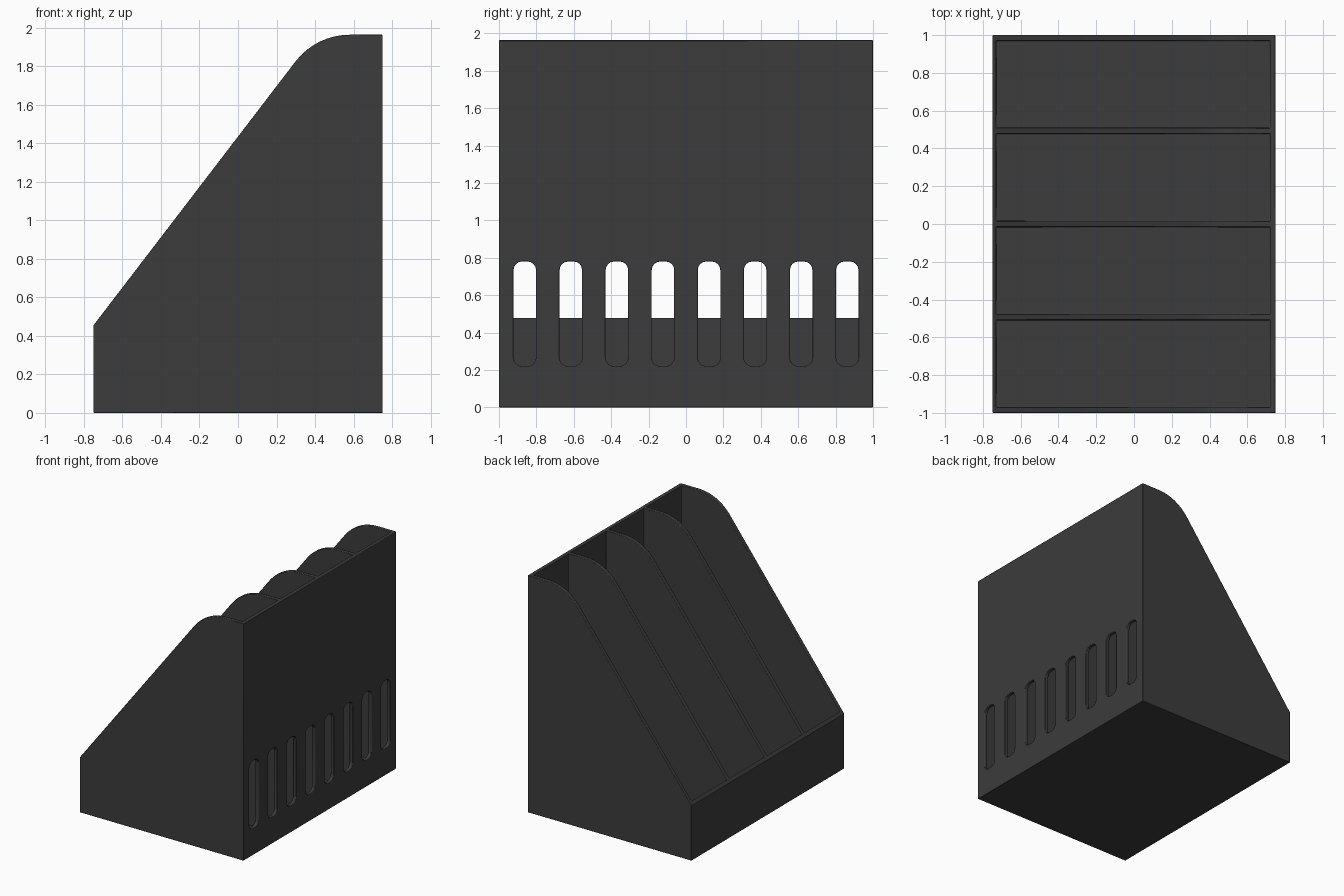
import bpy
import math

if "Cube" in bpy.data.objects:
    bpy.data.objects.remove(bpy.data.objects["Cube"], do_unlink=True)

# Overall sizes
HALF_X, HALF_Y, TOP = 0.75, 1.0, 1.963
WALL, LIP = 0.03, 0.02
BAYS = 4
PITCH = (2 * HALF_Y - WALL) / BAYS

# Dark plastic
plastic = bpy.data.materials.new("dark_grey_plastic")
plastic.use_nodes = True
colour = (0.045, 0.045, 0.045, 1)
plastic.diffuse_color = colour
bsdf = plastic.node_tree.nodes["Principled BSDF"]
bsdf.inputs["Base Color"].default_value = colour
bsdf.inputs["Roughness"].default_value = 0.6


def prism(name, outline, offset):
    """Closed solid from a 2D outline, swept along an offset vector."""
    n = len(outline)
    verts = list(outline) + [tuple(a + b for a, b in zip(p, offset)) for p in outline]
    faces = [tuple(range(n)), tuple(reversed(range(n, 2 * n)))]
    faces += [(i, i + n, (i + 1) % n + n, (i + 1) % n) for i in range(n)]
    mesh = bpy.data.meshes.new(name)
    mesh.from_pydata(verts, [], faces)
    mesh.materials.append(plastic)
    obj = bpy.data.objects.new(name, mesh)
    bpy.context.collection.objects.link(obj)
    # Consistent outward normals
    bpy.context.view_layer.objects.active = obj
    obj.select_set(True)
    bpy.ops.object.mode_set(mode='EDIT')
    bpy.ops.mesh.select_all(action='SELECT')
    bpy.ops.mesh.normals_make_consistent(inside=False)
    bpy.ops.object.mode_set(mode='OBJECT')
    obj.select_set(False)
    return obj


def cut(target, cutter):
    mod = target.modifiers.new("cut", 'BOOLEAN')
    mod.operation, mod.solver, mod.object = 'DIFFERENCE', 'EXACT', cutter
    bpy.context.view_layer.objects.active = target
    bpy.ops.object.modifier_apply(modifier=mod.name)
    bpy.data.objects.remove(cutter, do_unlink=True)


# Side profile: low lip, long slope, rounded shoulder, tall back
slope, radius, arc_x = math.radians(52.5), 0.355, 0.58
profile = [(-HALF_X, -HALF_Y, 0), (-HALF_X, -HALF_Y, 0.455)]
for i in range(9):
    a = slope * (1 - i / 8)
    profile.append((arc_x - radius * math.sin(a), -HALF_Y,
                    TOP - radius * (1 - math.cos(a))))
profile += [(HALF_X, -HALF_Y, TOP), (HALF_X, -HALF_Y, 0)]
holder = prism("file_holder", profile, (0, 2 * HALF_Y, 0))

# Compartments, open at the top and along the slope
x0, x1 = -HALF_X + LIP, HALF_X - WALL
for i in range(BAYS):
    y = -HALF_Y + WALL + i * PITCH
    outline = [(x0, y, WALL), (x1, y, WALL), (x1, y, 2.2), (x0, y, 2.2)]
    cut(holder, prism("bay_cutter", outline, (0, PITCH - WALL, 0)))

# Rounded slots through the tall back wall, two per compartment
half_w, z_low, z_high, r = 0.06, 0.22, 0.78, 0.045
for i in range(2 * BAYS):
    y = (i - BAYS + 0.5) * PITCH / 2
    outline = []
    corners = [(1, z_high - r), (-1, z_high - r), (-1, z_low + r), (1, z_low + r)]
    for q, (side, cz) in enumerate(corners):
        for k in range(5):
            a = math.pi / 2 * (q + k / 4)
            outline.append((x1 - 0.1, y + side * (half_w - r) + r * math.cos(a),
                            cz + r * math.sin(a)))
    cut(holder, prism("slot_cutter", outline, (0.3, 0, 0)))

# Slightly softened edges
bevel = holder.modifiers.new("soft_edges", 'BEVEL')
bevel.width, bevel.segments = 0.004, 2
bevel.limit_method, bevel.angle_limit = 'ANGLE', math.radians(40)

bpy.context.view_layer.objects.active = holder
holder.select_set(True)
bpy.ops.object.shade_smooth_by_angle(angle=math.radians(30))
